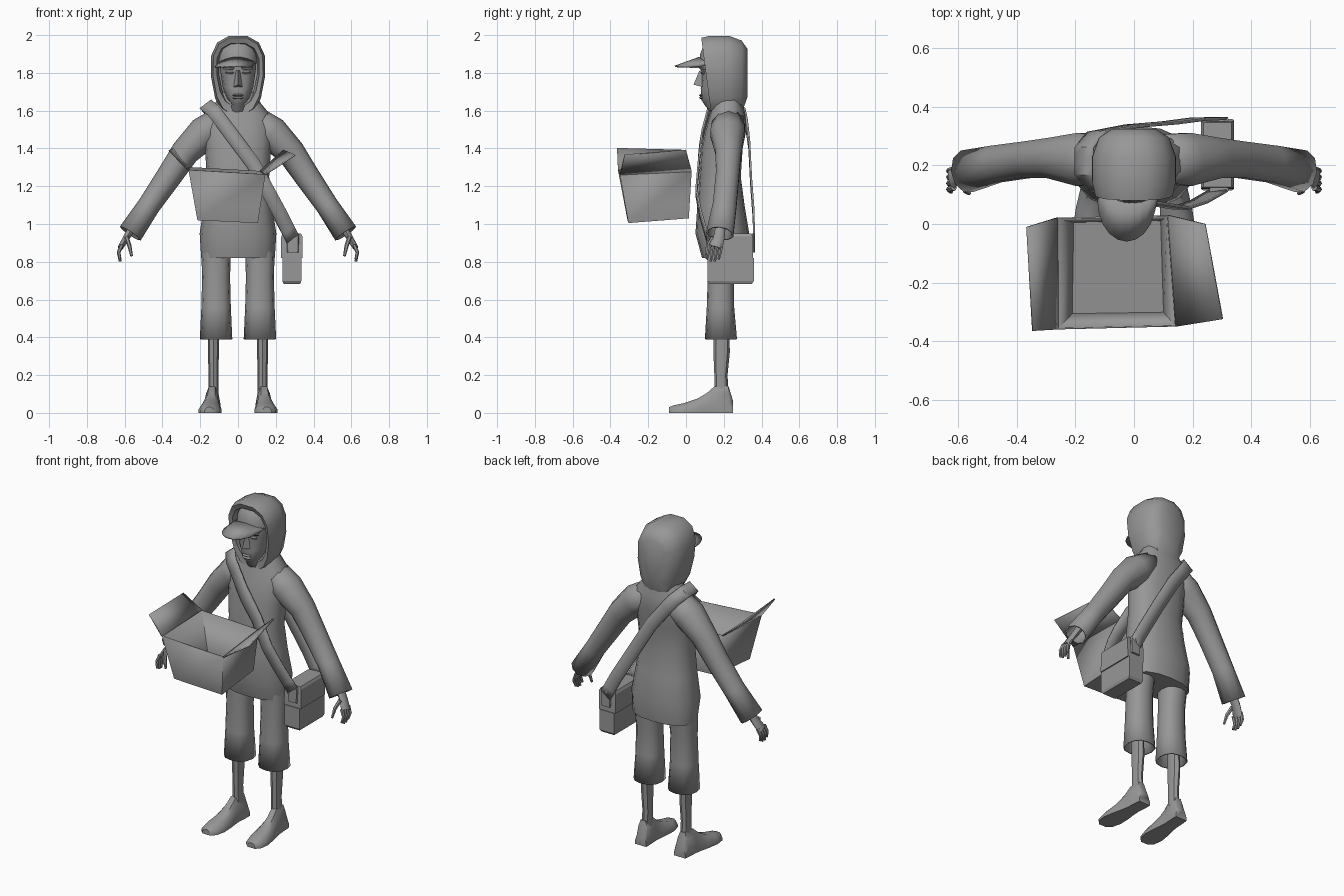
import bpy, bmesh, math
from mathutils import Vector as V

cube = bpy.data.objects.get("Cube")
if cube:
    bpy.data.objects.remove(cube)

grey = bpy.data.materials.new("plain grey")
grey.use_nodes = True
COLOUR = (0.31, 0.31, 0.31, 1)
grey.diffuse_color = COLOUR
grey.node_tree.nodes["Principled BSDF"].inputs["Base Color"].default_value = COLOUR


def make(name, verts, faces, thick=0, angle=40, offset=-1, wrap=None):
    """Mesh object with tidy normals, optional wrapping and thickness."""
    mesh = bpy.data.meshes.new(name)
    mesh.from_pydata([tuple(v) for v in verts], [], faces)
    bm = bmesh.new()
    bm.from_mesh(mesh)
    bmesh.ops.recalc_face_normals(bm, faces=bm.faces)
    bm.to_mesh(mesh)
    bm.free()
    obj = bpy.data.objects.new(name, mesh)
    bpy.context.collection.objects.link(obj)
    mesh.materials.append(grey)
    bpy.ops.object.select_all(action='DESELECT')
    obj.select_set(True)
    bpy.context.view_layer.objects.active = obj
    bpy.ops.object.shade_smooth_by_angle(angle=math.radians(angle))
    if wrap:
        m = obj.modifiers.new("wrap", 'SHRINKWRAP')
        m.target, m.wrap_mode, m.offset = wrap, 'OUTSIDE', 0.01
    if thick:
        m = obj.modifiers.new("thickness", 'SOLIDIFY')
        m.thickness, m.offset = thick, offset
    return obj


def loft(name, rings, caps=(True, True), closed=True, **kw):
    """Skin a list of equal rings."""
    n = len(rings[0])
    verts = [p for r in rings for p in r]
    faces = [(i * n + j, i * n + (j + 1) % n, (i + 1) * n + (j + 1) % n, (i + 1) * n + j)
             for i in range(len(rings) - 1) for j in range(n if closed else n - 1)]
    if caps[0]:
        faces.append(tuple(range(n)))
    if caps[1]:
        faces.append(tuple(range(len(verts) - n, len(verts))))
    return make(name, verts, faces, **kw)


def ring(c, u, v, n=12, p=1.0):
    """Rounded outline spanned by two half axes."""
    pw = lambda t: math.copysign(abs(t) ** p, t)
    return [V(c) + V(u) * pw(math.cos(a)) + V(v) * pw(math.sin(a))
            for a in (2 * math.pi * k / n for k in range(n))]


def stack(name, rows, x=0, n=12, p=1.0, **kw):
    """Upright form from rows of height, half width, front y, back y."""
    return loft(name, [ring((x, (f + b) / 2, z), (w, 0, 0), (0, (b - f) / 2, 0), n, p)
                       for z, w, f, b in rows], **kw)


def limb(name, rows, n=8, **kw):
    """Tube along points; each row is x, y, z, side radius, depth radius."""
    pts = [V(r[:3]) for r in rows]
    rings = []
    for i, r in enumerate(rows):
        t = (pts[min(i + 1, len(pts) - 1)] - pts[max(i - 1, 0)]).normalized()
        side = t.cross(V((0, 1, 0))).normalized()
        rings.append(ring(pts[i], side * r[3], side.cross(t) * r[4], n))
    return loft(name, rings, **kw)


# Hooded top
torso = stack("torso", [(0.82, .195, .085, .32), (0.95, .203, .05, .335), (1.1, .18, .06, .31),
                        (1.25, .165, .07, .29), (1.4, .175, .08, .3), (1.5, .185, .1, .32),
                        (1.58, .17, .125, .315), (1.64, .12, .14, .3), (1.7, .1, .15, .29)],
              n=16, p=.85)

# Hood shell, skinned from the face opening to the back of the head
hood_rings = []
for y, w, low, high in [(.2, .1, 1.64, 1.94), (.115, .112, 1.62, 1.96), (.105, .132, 1.575, 1.99),
                        (.15, .143, 1.56, 2.0), (.23, .143, 1.56, 2.0), (.295, .12, 1.58, 1.975),
                        (.325, .075, 1.67, 1.93)]:
    mid, half = (low + high) / 2, (high - low) / 2
    r = ring((0, y, mid), (w, 0, 0), (0, 0, half), 14, .8)
    for q in r:
        q.x *= 1 + .15 * (q.z - mid) / half
        q.y += (1.8 - q.z) * .13 if y < .22 else 0
    hood_rings.append(r)
loft("hood", hood_rings, caps=(False, True))

# Head and face
stack("head", [(1.55, .06, .16, .26), (1.635, .035, .095, .25), (1.66, .058, .08, .25),
               (1.72, .08, .078, .25), (1.8, .092, .085, .25), (1.83, .096, .075, .25),
               (1.88, .097, .08, .25)], p=.85)
make("nose", [(-.01, .085, 1.815), (.01, .085, 1.815), (-.024, .085, 1.725), (.024, .085, 1.725),
              (0, .04, 1.738), (0, .07, 1.81)],
     [(0, 1, 5), (0, 5, 4, 2), (1, 3, 4, 5), (2, 4, 3)], angle=20)
for z, h, name in [(1.682, .006, "upper_lip"), (1.668, .007, "lower_lip")]:
    stack(name, [(z - h, .02, .075, .1), (z, .03, .069, .1), (z + h, .02, .075, .1)], n=8)
for s, side in [(1, "left"), (-1, "right")]:
    stack(side + "_brow", [(1.818, .03, .075, .11), (1.828, .034, .068, .11),
                           (1.84, .03, .075, .11)], x=s * .047, n=8)
    stack(side + "_eye", [(1.793, .018, .082, .1), (1.801, .023, .076, .1),
                          (1.809, .018, .082, .1)], x=s * .045, n=8)

# Cap
stack("cap_dome", [(1.85, .1, .07, .25), (1.9, .1, .075, .25), (1.94, .082, .09, .24),
                   (1.97, .045, .115, .22)])
inner, outer = [], []
for k in range(11):
    a = math.pi * (1 + k / 10)
    c, s = math.cos(a), math.sin(a)
    inner.append((.098 * c - .005, .13 + .06 * s, 1.885 - .03 * c * c))
    outer.append((.1 * c - .025, .08 + .14 * s, 1.838 - .005 * c * c))
loft("cap_visor", [inner, outer], caps=(False, False), closed=False, thick=.008)

for s, side in [(1, "left"), (-1, "right")]:
    # Sleeve
    limb(side + "_sleeve", [(s * x, y, z, r, d) for x, y, z, r, d in [
        (.08, .225, 1.55, .08, .085), (.18, .22, 1.48, .09, .095), (.28, .225, 1.38, .075, .072),
        (.36, .22, 1.26, .068, .065), (.47, .205, 1.1, .06, .066), (.57, .18, .95, .066, .075)]],
         n=10, caps=(False, False), thick=.01)
    # Hand
    limb(side + "_palm", [(s * x, y, z, r, d) for x, y, z, r, d in [
        (.545, .185, 1.0, .022, .026), (.59, .175, .93, .018, .03), (.622, .155, .875, .014, .038)]])
    for k in range(4):
        y = .124 + .021 * k
        tip = .802 + (.012 if k in (0, 3) else 0)
        limb(f"{side}_finger_{k + 1}", [(s * .615, y, .89, .011, .011), (s * .632, y - .006, .85, .01, .01),
                                        (s * .624, y - .014, tip, .007, .007)], n=6)
    limb(side + "_thumb", [(s * .59, .145, .93, .012, .014), (s * .575, .115, .885, .011, .011),
                           (s * .563, .105, .83, .007, .007)], n=6)
    # Trousers, shin and shoe
    stack(side + "_trouser_leg", [(.39, .086, .1, .27), (.56, .078, .11, .255), (.72, .074, .115, .255),
                                  (.9, .08, .11, .28)], x=s * .116, n=12, p=.85,
          caps=(False, True), thick=.008)
    stack(side + "_shin", [(.1, .028, .15, .225), (.2, .026, .15, .22), (.32, .029, .145, .232),
                           (.45, .03, .145, .23)], x=s * .13, n=8)
    shoe = []
    for y, w, h in [(-.09, .025, .03), (-.065, .05, .04), (-.01, .061, .052), (.06, .054, .075),
                    (.11, .045, .105), (.15, .04, .14), (.225, .04, .142), (.25, .038, .06)]:
        cx = .135 + (.2 - y) * .06
        half = [(w, 0), (w, .35 * h), (.75 * w, .75 * h), (.4 * w, h)]
        section = half + [(-a, b) for a, b in reversed(half)]
        shoe.append([(s * (cx + a), y, b) for a, b in section])
    loft(side + "_shoe", shoe, angle=45)

# Open carton with two raised flaps
base = [(-.215, -.31, 1.02), (.105, -.305, 1.005), (.095, .015, 1.03), (-.21, .01, 1.04)]
rim = [(-.262, -.36, 1.285), (.145, -.35, 1.262), (.118, .03, 1.28), (-.262, .022, 1.3)]
loft("carton", [base, rim], caps=(True, False), thick=.008, angle=20)
make("carton_right_flap", [rim[0], rim[3], (-.365, -.01, 1.39), (-.345, -.365, 1.4)],
     [(0, 1, 2, 3)], thick=.008, offset=0)
make("carton_left_flap", [rim[1], rim[2], (.242, .0, 1.39), (.302, -.325, 1.365)],
     [(0, 1, 2, 3)], thick=.008, offset=0)

# Shoulder bag: pouch with a lid
bag = []
for z, w, d in [(.683, .044, .112), (.698, .05, .122), (.82, .05, .122), (.82, .057, .117),
                (.935, .056, .115), (.95, .048, .11)]:
    bag.append([(.285 + i * w, .237 + j * d, z) for i, j in [(-1, -1), (1, -1), (1, 1), (-1, 1)]])
loft("shoulder_bag", bag, angle=20)
for y, name in [(.117, "front"), (.357, "back")]:
    stack(name + "_strap_tab", [(.85, .03, y - .008, y + .008), (.95, .034, y - .008, y + .008)],
          x=.29, n=8, p=.4)

# Strap over the right shoulder, front to back
path = [V(p) for p in [(.29, .115, .92), (.22, .075, 1.06), (.16, .055, 1.17), (.08, .068, 1.32),
                       (-.04, .088, 1.48), (-.13, .12, 1.6), (-.17, .17, 1.632), (-.17, .26, 1.632),
                       (-.13, .31, 1.59), (0, .335, 1.42), (.12, .345, 1.22), (.22, .358, 1.05),
                       (.29, .36, .92)]]
fine = [a.lerp(b, t / 3) for a, b in zip(path, path[1:]) for t in range(3)] + [path[-1]]
across = V((.8, 0, .6)) * .038
loft("bag_strap", [[p + across * t for t in (-1, 0, 1)] for p in fine], caps=(False, False),
     closed=False, thick=.01, offset=0, wrap=torso)
